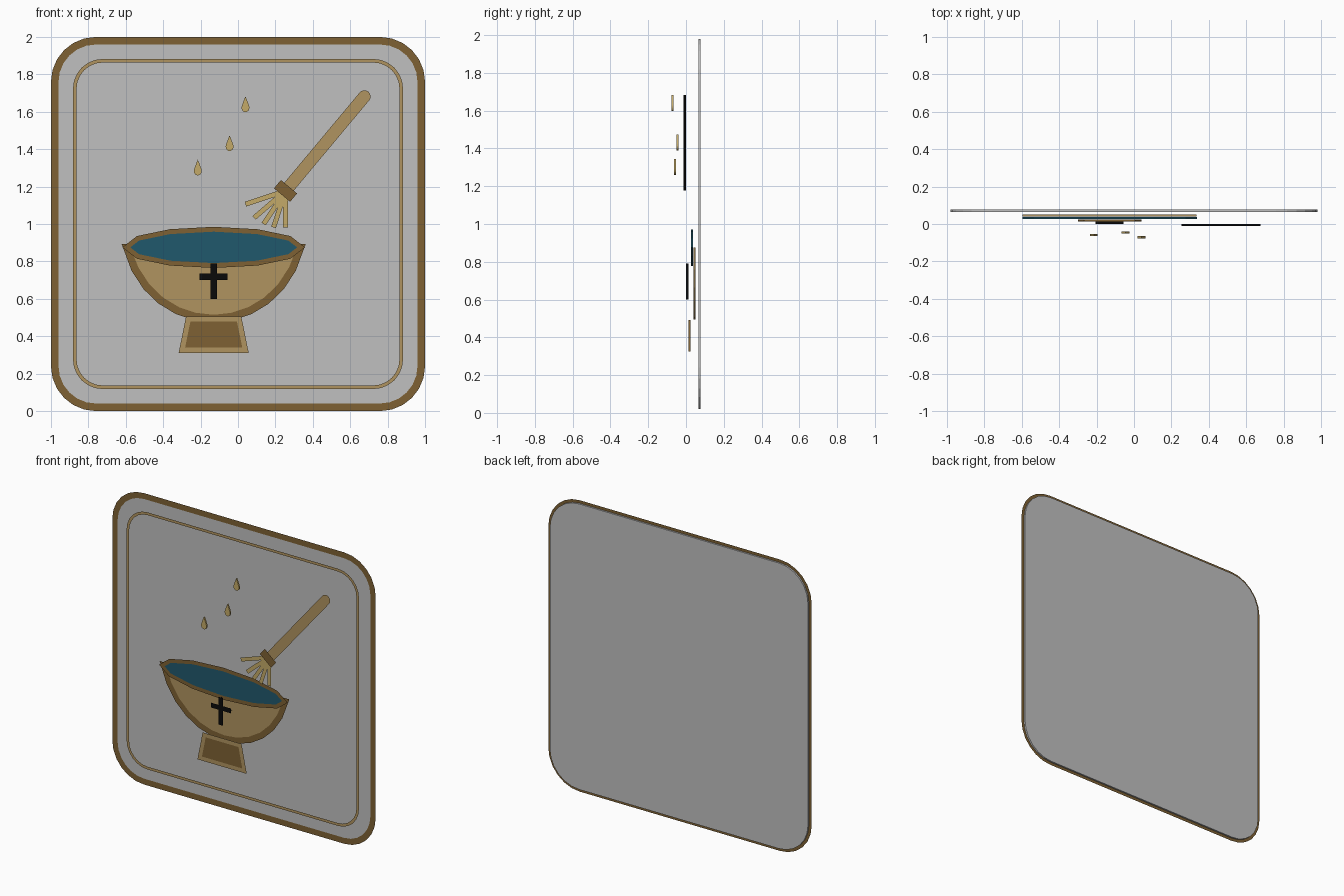
import bpy, bmesh, math
from mathutils import Vector

old = bpy.data.objects.get("Cube")
if old:
    bpy.data.objects.remove(old)

STEP, HALF = 0.0129, 0.0056      # spacing of the layers, half plate thickness


def material(name, srgb):
    col = [(c / 255 / 12.92) if c < 10 else ((c / 255 + 0.055) / 1.055) ** 2.4 for c in srgb] + [1]
    m = bpy.data.materials.new(name)
    m.use_nodes = True
    m.diffuse_color = col
    m.node_tree.nodes["Principled BSDF"].inputs["Base Color"].default_value = col
    return m


GREY = material("panel_grey", (192, 192, 192))
BROWN = material("dark_brown", (126, 97, 52))
TAN = material("tan", (176, 148, 96))
GOLD = material("pale_gold", (196, 170, 104))
BLUE = material("water_blue", (32, 88, 108))
BLACK = material("black", (10, 10, 10))


def depth(layer):
    return 0.071 - STEP * layer


def finish(name, bm, mat):
    me = bpy.data.meshes.new(name)
    bm.to_mesh(me)
    bm.free()
    me.materials.append(mat)
    ob = bpy.data.objects.new(name, me)
    bpy.context.collection.objects.link(ob)
    return ob


def plate(name, pts, layer, mat):
    """Filled outline, given thickness."""
    bm = bmesh.new()
    y = depth(layer)
    face = bm.faces.new([bm.verts.new((x, y - HALF, z)) for x, z in pts])
    ext = bmesh.ops.extrude_face_region(bm, geom=[face], use_keep_orig=True)
    new = [g for g in ext["geom"] if isinstance(g, bmesh.types.BMVert)]
    bmesh.ops.translate(bm, verts=new, vec=(0, 2 * HALF, 0))
    bmesh.ops.recalc_face_normals(bm, faces=bm.faces)
    return finish(name, bm, mat)


def band(name, pts, width, layer, mat, closed=False):
    """Flat mitred line lying on the front of its layer."""
    bm = bmesh.new()
    y = depth(layer) - HALF - 0.0006
    p = [Vector(q) for q in pts]
    n = len(p)
    pairs = []
    for i in range(n):
        a = p[i] - p[i - 1] if (closed or i > 0) else p[1] - p[0]
        b = p[(i + 1) % n] - p[i] if (closed or i < n - 1) else a
        na, nb = (Vector((-d.y, d.x)).normalized() for d in (a, b))
        m = (na + nb).normalized()
        m *= width / 2 / max(m.dot(na), 0.6)
        pairs.append([bm.verts.new((q.x, y, q.y)) for q in (p[i] + m, p[i] - m)])
    for i in range(n if closed else n - 1):
        (a, b), (c, d) = pairs[i], pairs[(i + 1) % n]
        f = bm.faces.new((a, b, d, c))
        f.normal_update()
        if f.normal.y > 0:
            f.normal_flip()
    return finish(name, bm, mat)


def spine(name, a, b, layer, mat):
    """Paper-thin wall behind a straight line."""
    bm = bmesh.new()
    y = depth(layer)
    bm.faces.new([bm.verts.new((x, yy, z)) for (x, z), yy in
                  ((a, y - HALF), (b, y - HALF), (b, y + HALF), (a, y + HALF))])
    return finish(name, bm, mat)


def arc(cx, cz, rx, rz, a0, a1, n):
    return [(cx + rx * math.cos(math.radians(a0 + (a1 - a0) * i / n)),
             cz + rz * math.sin(math.radians(a0 + (a1 - a0) * i / n))) for i in range(n + 1)]


def rounded(half, r, n=6):
    pts = []
    for k, (sx, sz) in enumerate(((1, 1), (-1, 1), (-1, -1), (1, -1))):
        pts += arc(sx * (half - r), 1 + sz * (half - r), r, r, 90 * k, 90 * k + 90, n)
    return pts


# Panel with its outer frame and inner border line
plate("panel", rounded(0.98, 0.22), 0, GREY)
band("outer_frame", rounded(0.98, 0.22), 0.04, 0, BROWN, True)
band("inner_border", rounded(0.873, 0.15), 0.019, 1, TAN, True)

# Bowl body: one deep curve hung from the rim
CX, RIM = -0.13, 0.875
bowl = []
for i in range(13):
    t = i / 12
    s = 1 - t
    bowl.append((CX + 0.465 * (t ** 3 - s ** 3) + 3 * s * t * 0.33 * (t - s),
                 RIM - 3 * s * t * 0.507))
plate("bowl", bowl, 2, TAN)
band("bowl_outline", bowl, 0.04, 2, BROWN, True)

# Water surface with rim
water = arc(CX, RIM, 0.467, 0.097, 0, 360, 12)[:-1]
plate("water", water, 3, BLUE)
band("bowl_rim", water, 0.026, 3, BROWN, True)

# Foot
foot = [(CX - 0.17, 0.325), (CX + 0.17, 0.325), (CX + 0.136, 0.492), (CX - 0.136, 0.492)]
plate("foot", foot, 4, BROWN)
band("foot_outline", foot, 0.028, 4, TAN, True)

# Cross on the bowl
for part, a, b in (("upright", (CX, 0.6), (CX, 0.79)),
                   ("arm", (CX - 0.075, 0.718), (CX + 0.075, 0.718))):
    band("cross_" + part, [a, b], 0.033, 5, BLACK)
    spine("cross_" + part + "_spine", a, b, 5, BLACK)

# Sprinkler: handle with rounded end, bristles and collar
base, tip = Vector((0.254, 1.177)), Vector((0.676, 1.682))
band("handle", [base, tip], 0.066, 6, TAN)
ang = math.degrees(math.atan2(tip.y - base.y, tip.x - base.x))
cap = bmesh.new()
cap.faces.new([cap.verts.new((x, depth(6) - HALF - 0.0006, z))
               for x, z in arc(tip.x, tip.y, 0.033, 0.033, ang - 90, ang + 90, 8)])
finish("handle_end", cap, TAN)
spine("handle_spine", base, tip, 6, BLACK)
for i, end in enumerate(((0.04, 1.106), (0.086, 1.033), (0.137, 1.0), (0.19, 0.982), (0.254, 0.982))):
    band(f"bristle_{i + 1}", [base, end], 0.026, 7, GOLD)
side = (tip - base).normalized().orthogonal() * 0.056
band("collar", [base - side, base + side], 0.058, 8, BROWN)

# Falling drops
for i, (x, z) in enumerate(((-0.045, 1.39), (-0.215, 1.26), (0.04, 1.598))):
    drop = arc(x, z + 0.024, 0.021, 0.024, -200, 20, 10)
    plate(f"drop_{i + 1}", drop + [(x + 0.009, z + 0.062), (x, z + 0.084), (x - 0.009, z + 0.062)],
          9 + i, GOLD)
